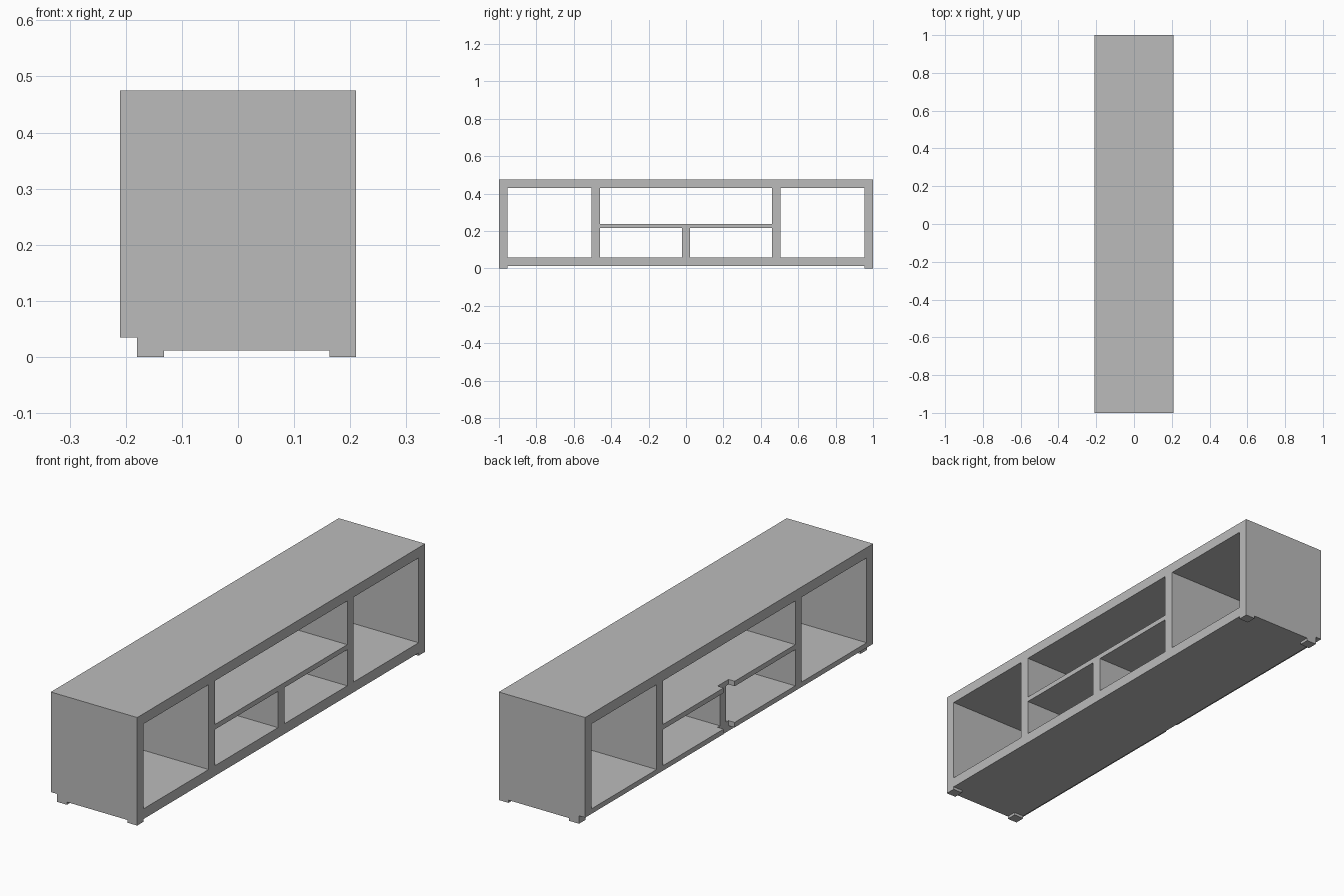
import bpy
import bmesh
from mathutils import Vector

cube = bpy.data.objects.get("Cube")
if cube:
    bpy.data.objects.remove(cube, do_unlink=True)

grey = bpy.data.materials.new("plain grey")
grey.use_nodes = True
grey.diffuse_color = (0.5, 0.5, 0.5, 1)
grey.node_tree.nodes["Principled BSDF"].inputs["Base Color"].default_value = grey.diffuse_color

# Main measurements
BACK, FACE = -0.21, 0.21      # depth range along x
RECESS = -0.18                # depth of the skirting and cable recesses
END, INNER = 1.0, 0.955       # outer and inner faces of the end panels
TOP, CEILING = 0.475, 0.43
FLOOR, BASE = 0.057, 0.012
LIP = 0.035                   # height of the skirting recess
SHELF_LOW, SHELF_TOP = 0.216, 0.238
SLOT = 0.038                  # half width of the cable slot


def prism(name, outline, axis, low, high):
    """Extrude a flat outline along the y or z axis."""
    def place(a, b, c):
        return Vector((a, c, b)) if axis == "y" else Vector((a, b, c))
    bm = bmesh.new()
    face = bm.faces.new([bm.verts.new(place(a, b, low)) for a, b in outline])
    grown = bmesh.ops.extrude_face_region(bm, geom=[face])
    moved = [v for v in grown["geom"] if isinstance(v, bmesh.types.BMVert)]
    bmesh.ops.translate(bm, verts=moved, vec=place(0, 0, high - low))
    bmesh.ops.recalc_face_normals(bm, faces=bm.faces)
    mesh = bpy.data.meshes.new(name)
    bm.to_mesh(mesh)
    bm.free()
    mesh.materials.append(grey)
    obj = bpy.data.objects.new(name, mesh)
    bpy.context.collection.objects.link(obj)
    return obj


def board(name, x, y, z):
    """A plain rectangular board."""
    outline = [(x[0], y[0]), (x[1], y[0]), (x[1], y[1]), (x[0], y[1])]
    return prism(name, outline, "z", *z)


# End panels with two short feet and a skirting notch at the back
end_outline = [(BACK, TOP), (BACK, LIP), (RECESS, LIP), (RECESS, 0),
               (-0.132, 0), (-0.132, BASE), (0.163, BASE), (0.163, 0),
               (FACE, 0), (FACE, TOP)]
prism("front_end_panel", end_outline, "y", -END, -INNER)
prism("rear_end_panel", end_outline, "y", INNER, END)

# Top and bottom boards, with back lips either side of the cable slot
board("top_panel", (BACK, FACE), (-INNER, INNER), (CEILING, TOP))
board("bottom_panel", (RECESS, FACE), (-INNER, INNER), (BASE, FLOOR))
board("front_bottom_lip", (BACK, RECESS), (-INNER, -SLOT), (LIP, FLOOR))
board("rear_bottom_lip", (BACK, RECESS), (SLOT, INNER), (LIP, FLOOR))

# Tall dividers
DIV_IN, DIV_OUT = 0.459, 0.504
board("front_divider", (BACK, FACE), (-DIV_OUT, -DIV_IN), (FLOOR, CEILING))
board("rear_divider", (BACK, FACE), (DIV_IN, DIV_OUT), (FLOOR, CEILING))

# Middle shelf with a cable slot in its back edge, and the short divider below
shelf_outline = [(FACE, -DIV_IN), (FACE, DIV_IN), (BACK, DIV_IN), (BACK, SLOT),
                 (RECESS, SLOT), (RECESS, -SLOT), (BACK, -SLOT), (BACK, -DIV_IN)]
prism("middle_shelf", shelf_outline, "z", SHELF_LOW, SHELF_TOP)
board("short_divider", (RECESS, FACE), (-0.022, 0.022), (FLOOR, SHELF_LOW))
